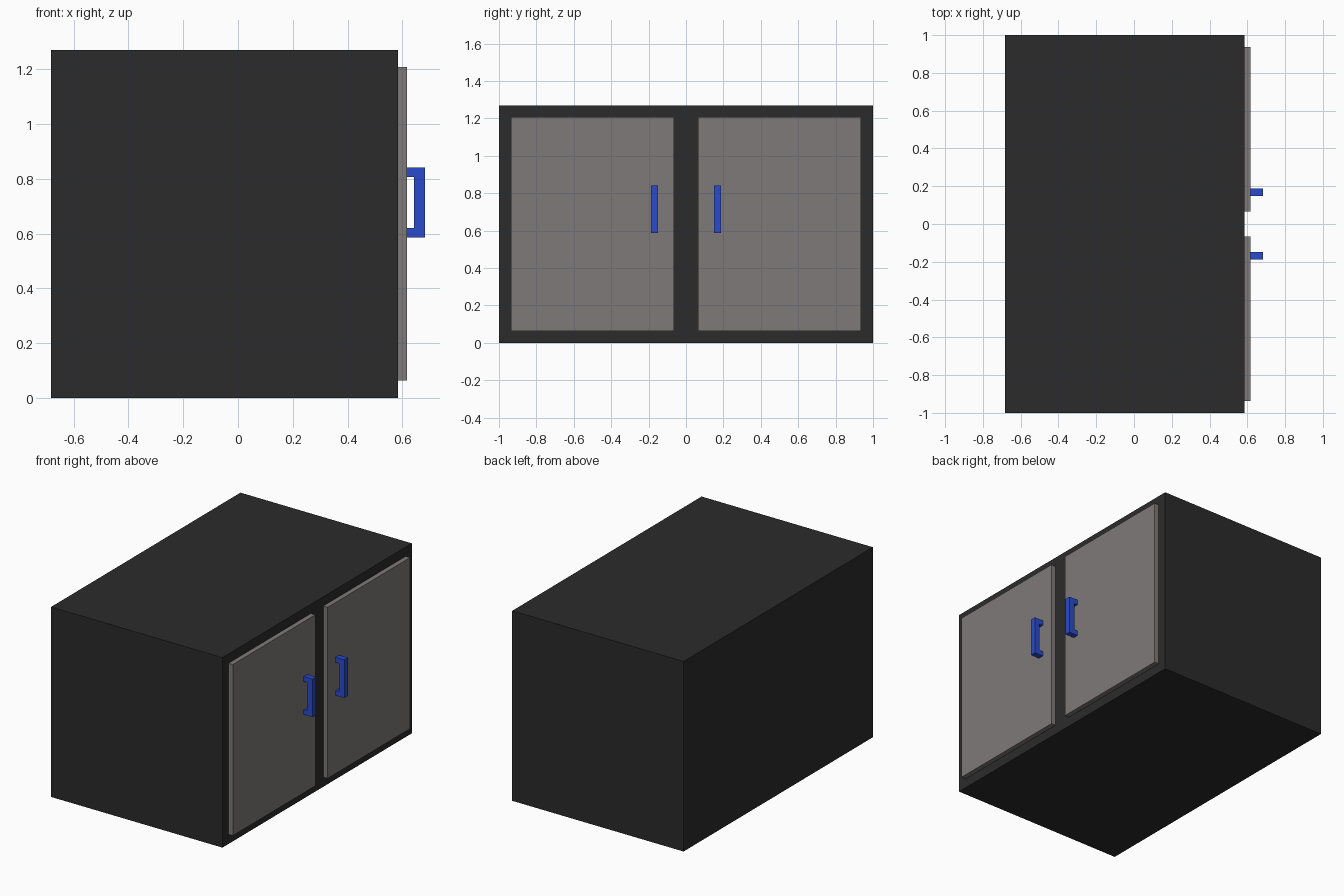
import bpy, bmesh

if "Cube" in bpy.data.objects:
    bpy.data.objects.remove(bpy.data.objects["Cube"])

def material(name, rgb):
    m = bpy.data.materials.new(name)
    m.diffuse_color = (*rgb, 1)
    m.use_nodes = True
    m.node_tree.nodes["Principled BSDF"].inputs["Base Color"].default_value = m.diffuse_color
    return m

dark = material("dark_body", (0.024, 0.024, 0.024))
grey = material("warm_grey", (0.21, 0.195, 0.19))
blue = material("blue", (0.023, 0.07, 0.6))

def extrude_profile(name, pts, y0, y1, mat):
    """Extrude an XZ outline along y."""
    bm = bmesh.new()
    face = bm.faces.new([bm.verts.new((x, y0, z)) for x, z in pts])
    ext = bmesh.ops.extrude_face_region(bm, geom=[face], use_keep_orig=True)
    verts = [g for g in ext["geom"] if isinstance(g, bmesh.types.BMVert)]
    bmesh.ops.translate(bm, verts=verts, vec=(0, y1 - y0, 0))
    bmesh.ops.recalc_face_normals(bm, faces=bm.faces)
    mesh = bpy.data.meshes.new(name)
    bm.to_mesh(mesh)
    bm.free()
    mesh.materials.append(mat)
    ob = bpy.data.objects.new(name, mesh)
    bpy.context.collection.objects.link(ob)
    return ob

def rect(x0, x1, z0, z1):
    return [(x0, z0), (x1, z0), (x1, z1), (x0, z1)]

BACK, FRONT, DOOR, GRIP = -0.682, 0.585, 0.617, 0.682

# cabinet body
extrude_profile("cabinet_body", rect(BACK, FRONT, 0, 1.27), -1, 1, dark)

# C-shaped handle outline
handle = [(DOOR, 0.587), (GRIP, 0.587), (GRIP, 0.842), (DOOR, 0.842),
          (DOOR, 0.808), (0.643, 0.808), (0.643, 0.62), (DOOR, 0.62)]

# mirrored pair of doors, each with a handle near the middle
for side, s in (("left", -1), ("right", 1)):
    ya, yb = sorted((s * 0.065, s * 0.936))
    extrude_profile(side + "_door", rect(FRONT, DOOR, 0.064, 1.208), ya, yb, grey)
    ya, yb = sorted((s * 0.149, s * 0.187))
    extrude_profile(side + "_handle", handle, ya, yb, blue)
